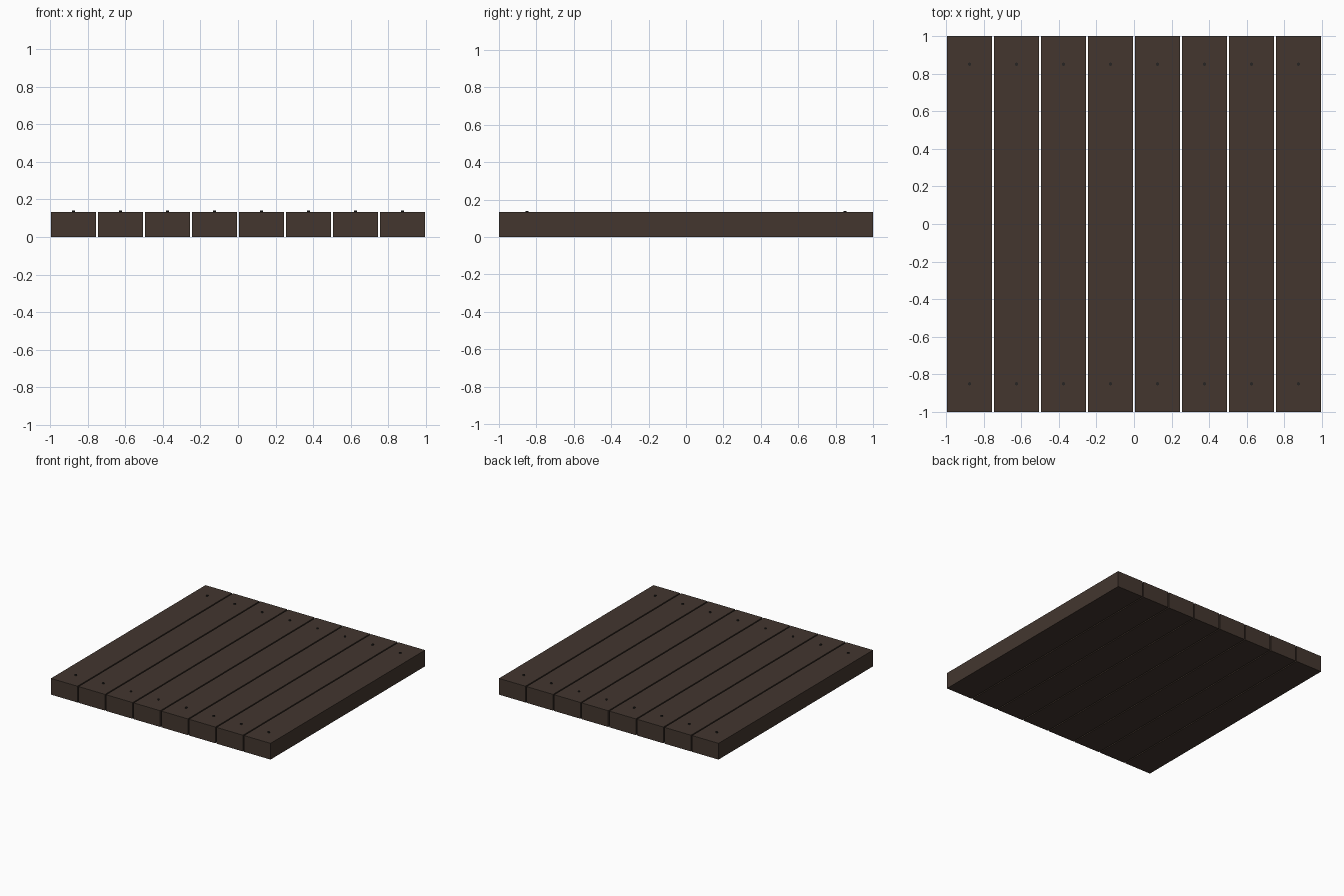
import bpy

if "Cube" in bpy.data.objects:
    bpy.data.objects.remove(bpy.data.objects["Cube"])

PLANKS, PITCH, WIDTH, LENGTH, THICK = 8, 0.25, 0.24, 2.0, 0.133
NAIL_R, NAIL_TOP, NAIL_Y = 0.009, 0.14, 0.85


def material(name, rgb):
    m = bpy.data.materials.new(name)
    m.diffuse_color = (*rgb, 1)
    m.use_nodes = True
    m.node_tree.nodes["Principled BSDF"].inputs["Base Color"].default_value = m.diffuse_color
    return m


wood = material("dark_brown_wood", (0.056, 0.037, 0.028))
iron = material("dark_iron", (0.02, 0.018, 0.017))

for i in range(PLANKS):
    x = (i - (PLANKS - 1) / 2) * PITCH
    # floor plank
    bpy.ops.mesh.primitive_cube_add(size=1, location=(x, 0, THICK / 2))
    plank = bpy.context.object
    plank.name = f"plank_{i + 1}"
    plank.scale = (WIDTH, LENGTH, THICK)
    plank.data.materials.append(wood)
    # nail head near each end
    for side, y in (("front", -NAIL_Y), ("back", NAIL_Y)):
        depth = 0.014
        bpy.ops.mesh.primitive_cylinder_add(
            vertices=8, radius=NAIL_R, depth=depth,
            location=(x, y, NAIL_TOP - depth / 2))
        nail = bpy.context.object
        nail.name = f"nail_{side}_{i + 1}"
        nail.data.materials.append(iron)
